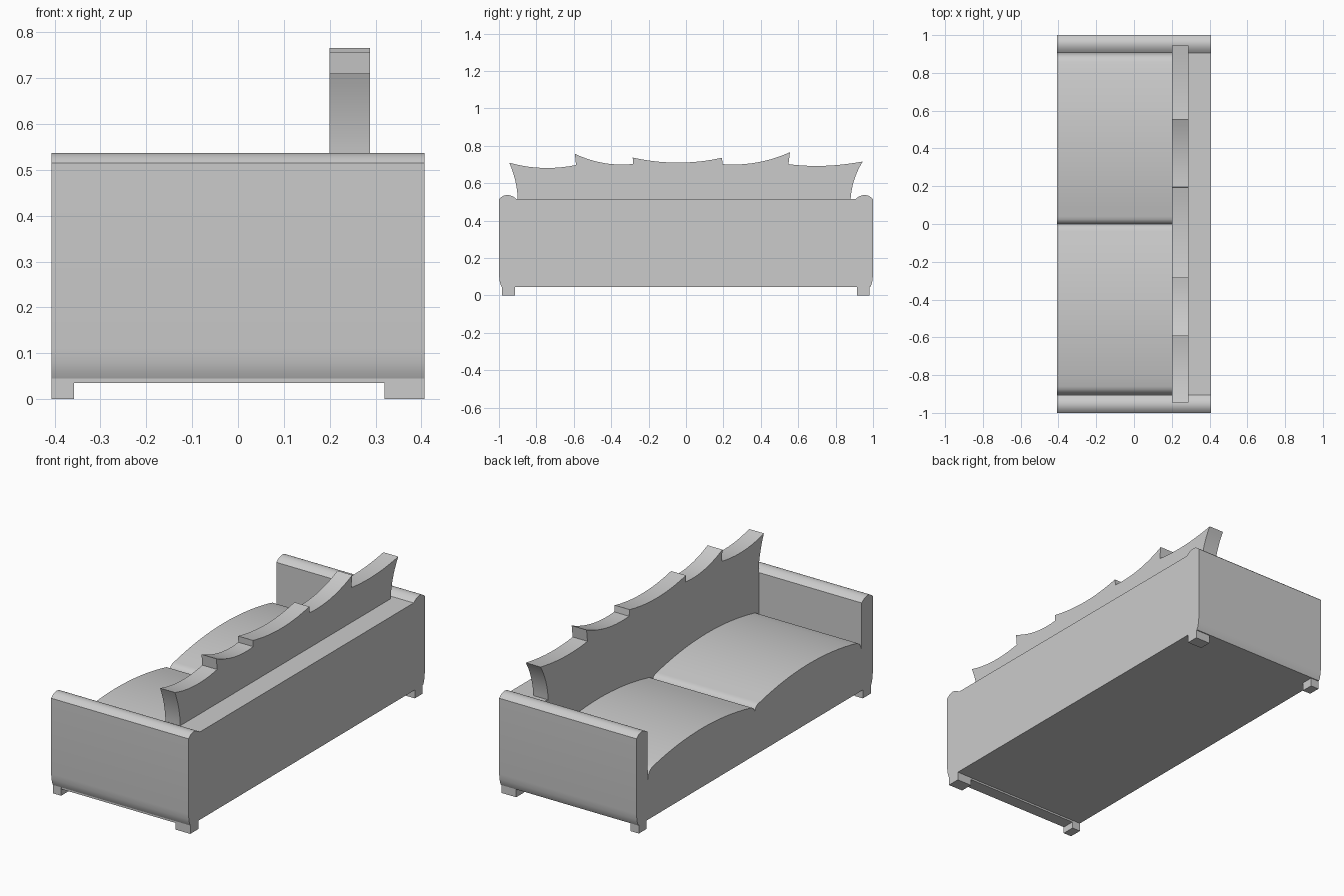
import bpy, bmesh, math

if "Cube" in bpy.data.objects:
    bpy.data.objects.remove(bpy.data.objects["Cube"])

HALF = 0.407      # half depth of the sofa along x
BACK = 0.20       # front plane of the backrest

fabric = bpy.data.materials.new("grey fabric")
fabric.diffuse_color = (0.6, 0.6, 0.6, 1)
fabric.use_nodes = True
fabric.node_tree.nodes["Principled BSDF"].inputs["Base Color"].default_value = fabric.diffuse_color


def extrude_profile(name, points, x0, x1):
    """Extrude a closed (y, z) outline along x."""
    bm = bmesh.new()
    face = bm.faces.new([bm.verts.new((x0, y, z)) for y, z in points])
    new = bmesh.ops.extrude_face_region(bm, geom=[face])["geom"]
    bmesh.ops.translate(bm, vec=(x1 - x0, 0, 0),
                        verts=[v for v in new if isinstance(v, bmesh.types.BMVert)])
    bmesh.ops.recalc_face_normals(bm, faces=bm.faces)
    mesh = bpy.data.meshes.new(name)
    bm.to_mesh(mesh)
    bm.free()
    obj = bpy.data.objects.new(name, mesh)
    bpy.context.collection.objects.link(obj)
    mesh.materials.append(fabric)
    return obj


def smooth(obj, angle=35):
    bpy.ops.object.select_all(action="DESELECT")
    obj.select_set(True)
    bpy.context.view_layer.objects.active = obj
    bpy.ops.object.shade_smooth_by_angle(angle=math.radians(angle))


def curve(a, m, b, n=10):
    """Smooth arc from a to b passing through m."""
    c = [2 * m[i] - (a[i] + b[i]) / 2 for i in (0, 1)]
    return [tuple((1 - t) ** 2 * a[i] + 2 * t * (1 - t) * c[i] + t * t * b[i] for i in (0, 1))
            for t in (k / n for k in range(n + 1))]


# Body: rounded arm tops, flat rear ledge, softened lower edges
arm_end = [(0.985, 0.045), (0.992, 0.06), (0.997, 0.08), (1.0, 0.11)]
arm_end += curve((1.0, 0.515), (0.955, 0.537), (0.905, 0.515))
body = extrude_profile("sofa_body", arm_end + [(-y, z) for y, z in reversed(arm_end)],
                       -HALF, HALF)

# Seat cutter: two crowned cushions with rolled ends
cushion = [(0.905, 0.26), (0.90, 0.28), (0.89, 0.298), (0.875, 0.31)]
cushion += curve((0.86, 0.315), (0.45, 0.36), (0.04, 0.312), 16)
cushion += [(0.025, 0.309), (0.012, 0.301), (0.004, 0.290)]
seat = cushion + [(0, 0.28)] + [(-y, z) for y, z in reversed(cushion)]
cutter = extrude_profile("seat_cutter", seat + [(-0.905, 0.8), (0.905, 0.8)],
                         -HALF - 0.2, BACK + 0.005)
cutter.hide_render = True
cut = body.modifiers.new("seat", "BOOLEAN")
cut.object = cutter
cut.solver = "EXACT"
bpy.context.view_layer.objects.active = body
bpy.ops.object.modifier_apply(modifier=cut.name)
bpy.data.objects.remove(cutter)
smooth(body)

# Backrest: scalloped crest with stepped, flared ends
crest = curve((-0.90, 0.514), (-0.912, 0.61), (-0.945, 0.71))
for a, m, b in [((-0.945, 0.71), (-0.77, 0.682), (-0.588, 0.697)),
                ((-0.594, 0.757), (-0.44, 0.708), (-0.283, 0.703)),
                ((-0.285, 0.737), (-0.045, 0.71), (0.192, 0.736)),
                ((0.196, 0.702), (0.38, 0.711), (0.556, 0.766)),
                ((0.548, 0.702), (0.74, 0.693), (0.945, 0.716))]:
    crest += curve(a, m, b)[(1 if a == crest[-1] else 0):]
crest += curve((0.945, 0.716), (0.90, 0.62), (0.88, 0.514))[1:]
backrest = extrude_profile("backrest", crest + [(0.9045, 0.514), (0.9045, 0.25),
                           (-0.9045, 0.25), (-0.9045, 0.514)], BACK, 0.288)
smooth(backrest)

# Feet: short blocks at the four corners
for side, y0, y1 in (("left", -0.985, -0.915), ("right", 0.915, 0.98)):
    outline = [(y0, 0), (y1, 0), (y1, 0.046), (y0, 0.046)]
    extrude_profile("front_foot_" + side, outline, -HALF, -0.358)
    extrude_profile("rear_foot_" + side, outline, 0.32, HALF)

# Low rail under one arm
extrude_profile("arm_rail", [(-0.984, 0.035), (-0.916, 0.035), (-0.916, 0.046), (-0.984, 0.046)],
                -0.36, 0.322)
